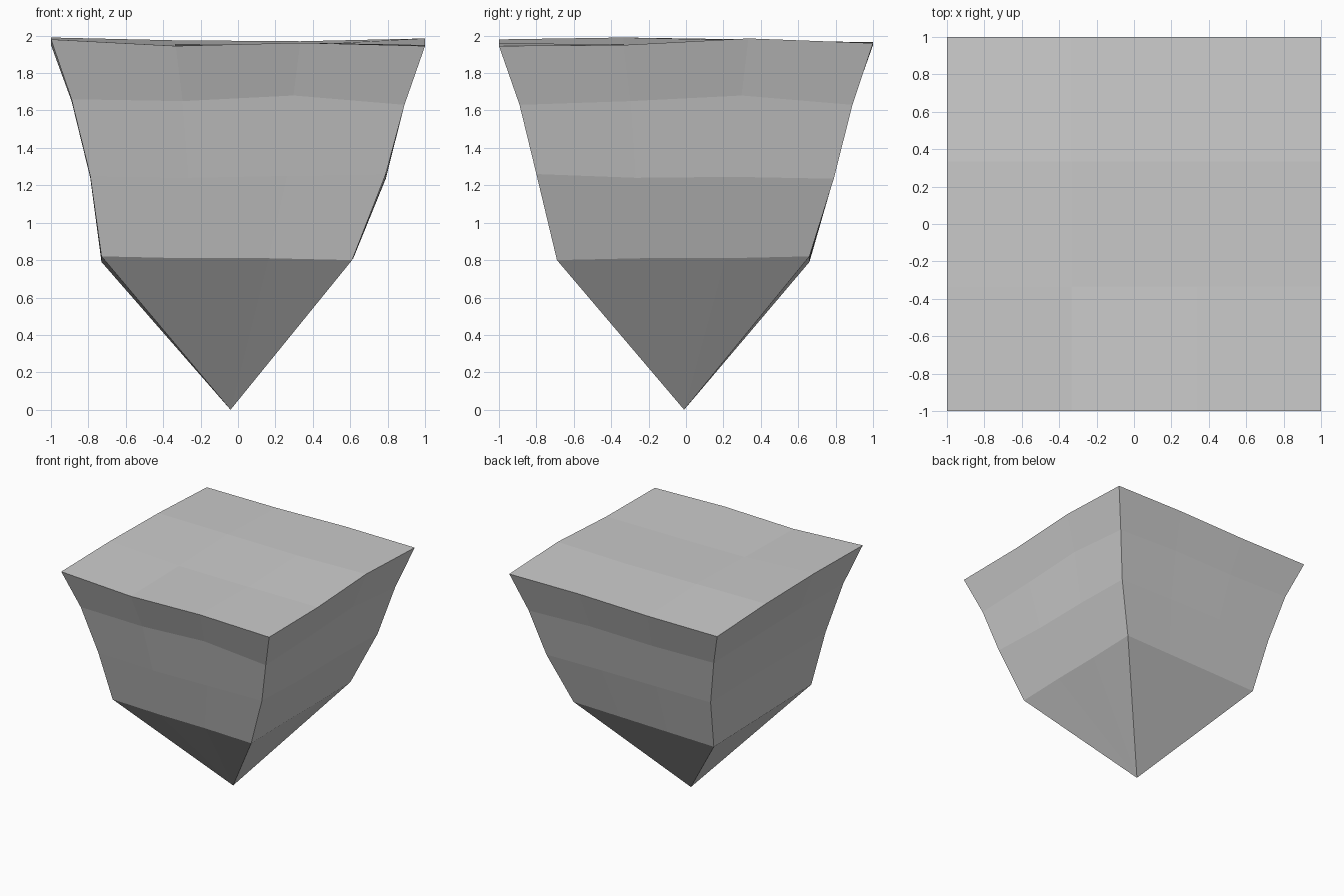
import bpy
import bmesh
from mathutils import Vector

cube = bpy.data.objects.get("Cube")
if cube:
    bpy.data.objects.remove(cube, do_unlink=True)

# Plain stone grey
stone = bpy.data.materials.new("stone_grey")
stone.use_nodes = True
grey = (0.6, 0.6, 0.6, 1)
stone.diffuse_color = grey
stone.node_tree.nodes["Principled BSDF"].inputs["Base Color"].default_value = grey

# Each ring: corners counter-clockwise from front -x, then heights of its
# twelve points in the same order
RINGS = [
    ([(-.73, -.68), (.61, -.69), (.62, .66), (-.73, .66)],
     [.82, .81, .81, .80, .81, .81, .82, .81, .80, .79, .80, .81]),
    ([(-.79, -.79), (.79, -.80), (.79, .79), (-.79, .79)],
     [1.25, 1.24, 1.25, 1.26, 1.24, 1.245, 1.235, 1.24, 1.24, 1.24, 1.25, 1.25]),
    ([(-.89, -.89), (.89, -.89), (.89, .89), (-.89, .89)],
     [1.66, 1.65, 1.68, 1.63, 1.65, 1.68, 1.63, 1.65, 1.64, 1.65, 1.66, 1.67]),
    ([(-1, -1), (1, -1), (1, 1), (-1, 1)],
     [1.98, 1.945, 1.962, 1.945, 1.95, 1.985, 1.96, 1.965, 1.95, 1.95, 1.98, 1.99]),
]

bm = bmesh.new()


def make_ring(corners, heights):
    verts = []
    for i, z in enumerate(heights):
        side, step = divmod(i, 3)
        a, b = Vector(corners[side]), Vector(corners[(side + 1) % 4])
        verts.append(bm.verts.new((*a.lerp(b, step / 3), z)))
    return verts


rings = [make_ring(*r) for r in RINGS]

# Side walls
for low, high in zip(rings, rings[1:]):
    for i in range(12):
        j = (i + 1) % 12
        bm.faces.new((low[i], low[j], high[j], high[i]))

# Pointed underside
tip = bm.verts.new((-.04, -.01, 0))
for i in range(12):
    bm.faces.new((tip, rings[0][(i + 1) % 12], rings[0][i]))

# Uneven top, three cells each way
t = rings[-1]
inner = [bm.verts.new((x / 3, y / 3, z)) for x, y, z in
         ((-1, -1, 1.955), (1, -1, 1.95), (-1, 1, 1.975), (1, 1, 1.97))]
rows = [t[:4],
        [t[11], inner[0], inner[1], t[4]],
        [t[10], inner[2], inner[3], t[5]],
        [t[9], t[8], t[7], t[6]]]
for r, s in zip(rows, rows[1:]):
    for i in range(3):
        bm.faces.new((r[i], r[i + 1], s[i + 1], s[i]))

bmesh.ops.recalc_face_normals(bm, faces=bm.faces)
mesh = bpy.data.meshes.new("rock_block")
bm.to_mesh(mesh)
bm.free()
mesh.materials.append(stone)
rock = bpy.data.objects.new("rock_block", mesh)
bpy.context.collection.objects.link(rock)
